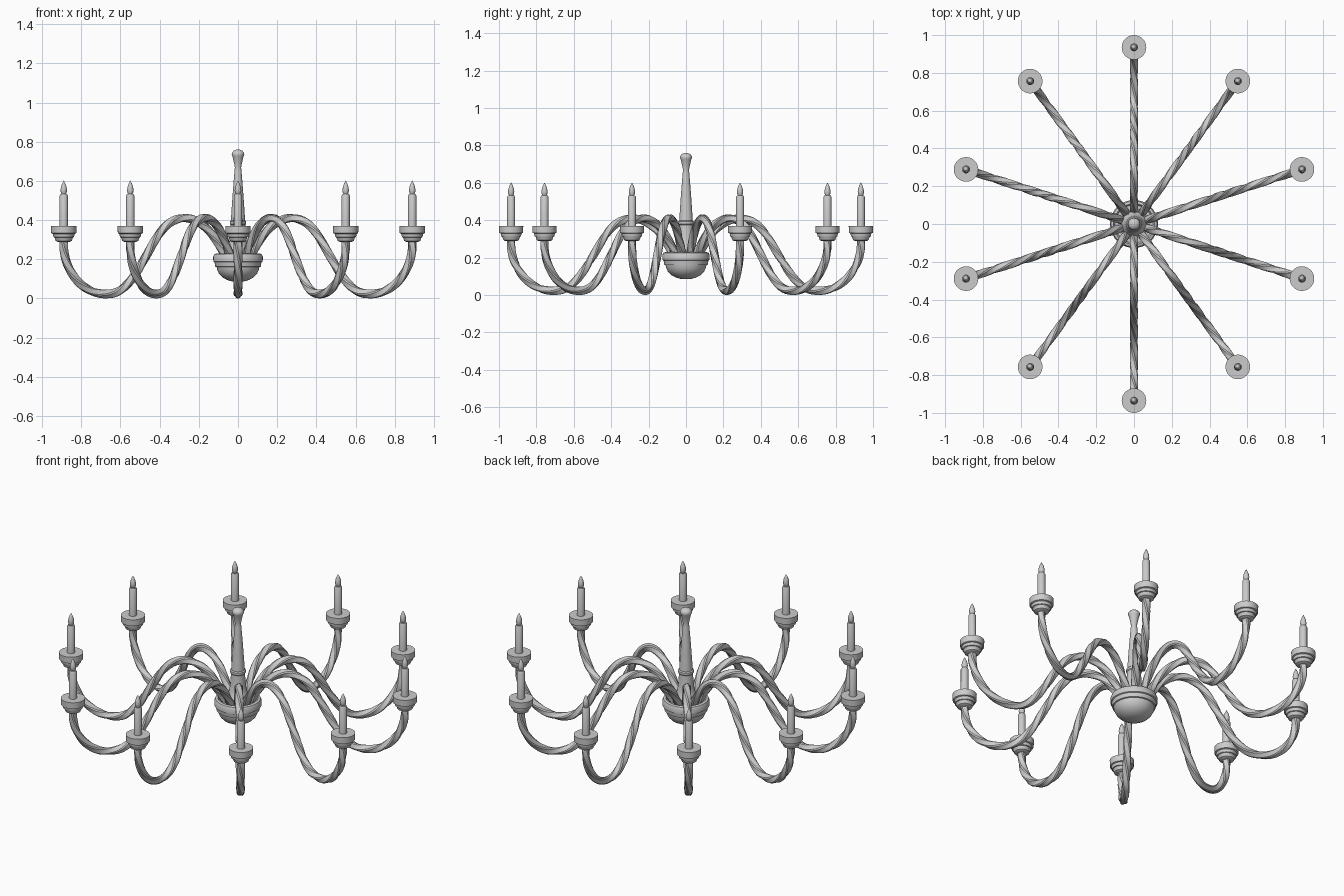
import bpy, bmesh, math
from mathutils import Vector, Matrix

if "Cube" in bpy.data.objects:
    bpy.data.objects.remove(bpy.data.objects["Cube"])

ARMS = 10
R = 0.935


def make_mesh(name, bm, angle=35):
    bmesh.ops.remove_doubles(bm, verts=bm.verts, dist=1e-5)
    bmesh.ops.recalc_face_normals(bm, faces=bm.faces)
    me = bpy.data.meshes.new(name)
    bm.to_mesh(me)
    bm.free()
    me.shade_smooth()
    me.set_sharp_from_angle(angle=math.radians(angle))
    return me


def place(name, me, matrix=None):
    ob = bpy.data.objects.new(name, me)
    bpy.context.collection.objects.link(ob)
    if matrix is not None:
        ob.matrix_world = matrix
    return ob


def lathe(name, profile, sides=32):
    """Revolve (radius, z) points around the z axis."""
    bm = bmesh.new()
    vs = [bm.verts.new((r, 0, z)) for r, z in profile]
    edges = [bm.edges.new(p) for p in zip(vs, vs[1:])]
    bmesh.ops.spin(bm, geom=vs + edges, axis=(0, 0, 1), cent=(0, 0, 0),
                   angle=2 * math.pi, steps=sides, use_duplicate=False)
    return make_mesh(name, bm)


def smooth_path(pts, steps):
    """Catmull-Rom curve through the points."""
    p = [Vector(q) for q in pts]
    p = [2 * p[0] - p[1]] + p + [2 * p[-1] - p[-2]]
    out = []
    for a, b, c, d in zip(p, p[1:], p[2:], p[3:]):
        for i in range(steps):
            t = i / steps
            out.append(0.5 * (2 * b + (c - a) * t + (2 * a - 5 * b + 4 * c - d) * t * t
                              + (3 * b - a - 3 * c + d) * t ** 3))
    return out + [p[-2]]


def twisted_bar(name, pts, half, bevel, turns):
    """Sweep a bevelled square along an (r, z) path while twisting it."""
    path = smooth_path(pts, 8)
    h, b = half, half - bevel
    section = [(h, -b), (h, b), (b, h), (-b, h), (-h, b), (-h, -b), (-b, -h), (b, -h)]
    dist = [0.0]
    for a, c in zip(path, path[1:]):
        dist.append(dist[-1] + (c - a).length)
    bm = bmesh.new()
    rings = []
    for i, q in enumerate(path):
        t = (path[min(i + 1, len(path) - 1)] - path[max(i - 1, 0)]).normalized()
        ang = 2 * math.pi * turns * dist[i] / dist[-1]
        ca, sa = math.cos(ang), math.sin(ang)
        ring = []
        for u, v in section:
            n, s = u * ca - v * sa, u * sa + v * ca
            ring.append(bm.verts.new((q.x - t.y * n, s, q.y + t.x * n)))
        rings.append(ring)
    for a, c in zip(rings, rings[1:]):
        for k in range(8):
            j = (k + 1) % 8
            bm.faces.new((a[k], a[j], c[j], c[k]))
    bm.faces.new(rings[0])
    bm.faces.new(rings[-1])
    return make_mesh(name, bm, 40)


# central bowl
place("bowl", lathe("bowl", [
    (0, 0.085), (0.03, 0.087), (0.055, 0.094), (0.08, 0.108), (0.097, 0.126),
    (0.106, 0.145), (0.109, 0.16), (0.116, 0.162), (0.12, 0.185), (0.126, 0.188),
    (0.127, 0.212), (0.121, 0.226), (0.108, 0.23), (0.1, 0.215), (0, 0.215)], 40))

# central stem with ring and finial
place("stem", lathe("stem", [
    (0, 0.2), (0.066, 0.2), (0.066, 0.235), (0.055, 0.25), (0.046, 0.28), (0.04, 0.32),
    (0.038, 0.375), (0.042, 0.38), (0.042, 0.393), (0.036, 0.398), (0.033, 0.45),
    (0.026, 0.55), (0.018, 0.65), (0.016, 0.668), (0.02, 0.69), (0.028, 0.725),
    (0.032, 0.733), (0.031, 0.743), (0.022, 0.754), (0.01, 0.759), (0, 0.76)]))

# shared parts of one branch
arm = twisted_bar("arm", [
    (0.06, 0.2), (0.105, 0.28), (0.165, 0.355), (0.23, 0.398), (0.3, 0.41), (0.37, 0.383),
    (0.43, 0.32), (0.5, 0.205), (0.565, 0.105), (0.63, 0.043), (0.7, 0.023), (0.785, 0.037),
    (0.86, 0.088), (0.912, 0.165), (0.933, 0.24), (0.935, 0.31)], 0.0185, 0.006, 2)
cup = lathe("cup", [
    (0, 0.288), (0.03, 0.288), (0.041, 0.294), (0.046, 0.308), (0.048, 0.312), (0.053, 0.314),
    (0.056, 0.33), (0.064, 0.333), (0.065, 0.37), (0, 0.37)])
candle = lathe("candle", [
    (0, 0.36), (0.021, 0.36), (0.021, 0.525), (0.017, 0.532), (0, 0.532)], 20)
flame = lathe("flame", [
    (0, 0.525), (0.009, 0.528), (0.015, 0.54), (0.017, 0.552), (0.014, 0.57),
    (0.008, 0.587), (0, 0.602)], 16)

# ten branches around the bowl
for i in range(ARMS):
    rot = Matrix.Rotation(math.pi / 2 + 2 * math.pi * i / ARMS, 4, 'Z')
    out = rot @ Matrix.Translation((R, 0, 0))
    place(f"arm_{i + 1}", arm, rot)
    place(f"candle_cup_{i + 1}", cup, out)
    place(f"candle_{i + 1}", candle, out)
    place(f"flame_{i + 1}", flame, out)
